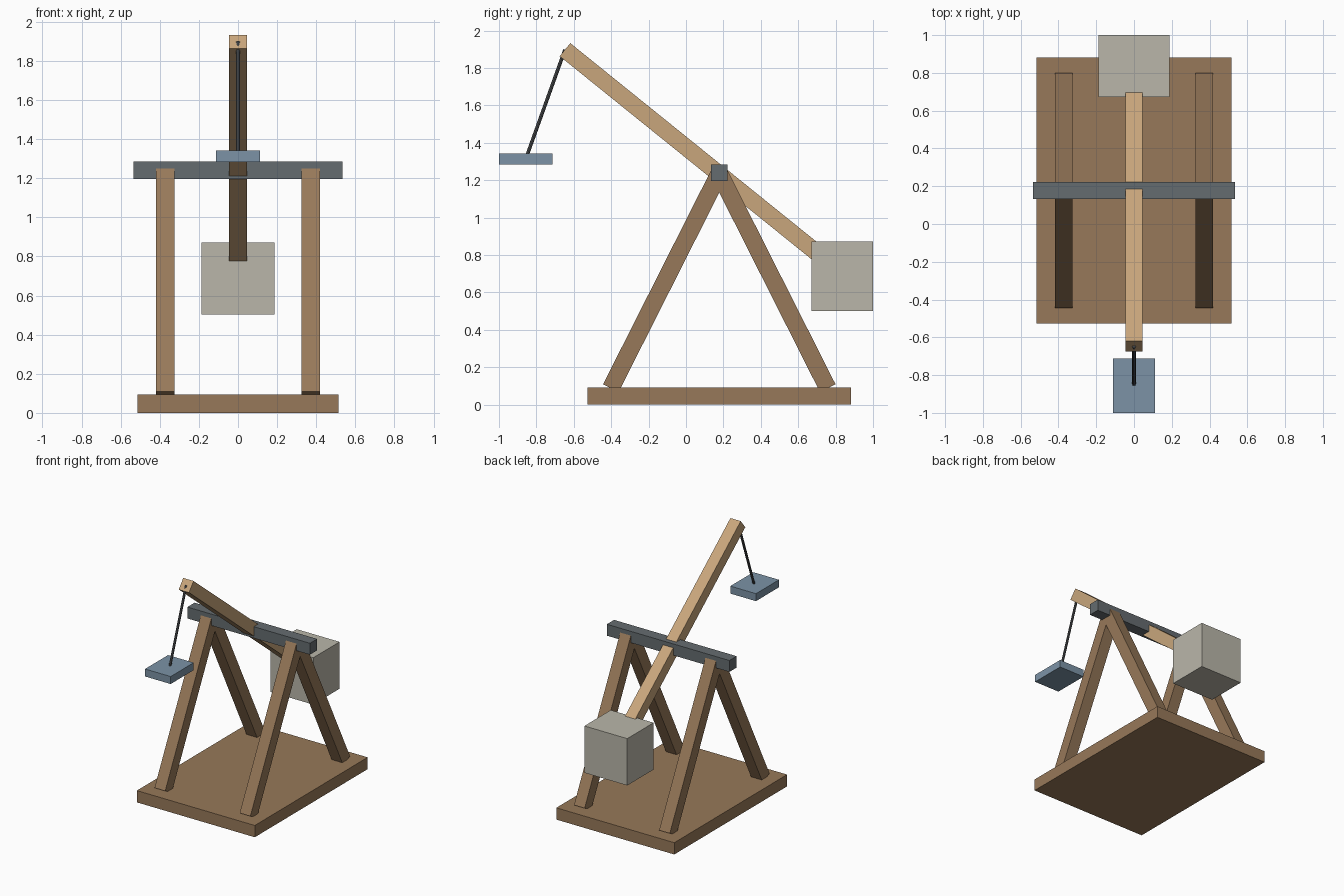
import bpy
from mathutils import Vector

if "Cube" in bpy.data.objects:
    bpy.data.objects.remove(bpy.data.objects["Cube"])

PIVOT_Y, PIVOT_Z = 0.178, 1.24
T = 0.093  # timber thickness


def material(name, rgb):
    m = bpy.data.materials.new(name)
    m.diffuse_color = (*rgb, 1)
    m.use_nodes = True
    m.node_tree.nodes["Principled BSDF"].inputs["Base Color"].default_value = m.diffuse_color
    return m


WOOD = material("dark_wood", (0.31, 0.19, 0.10))
PALE = material("pale_wood", (0.58, 0.38, 0.20))
IRON = material("iron", (0.13, 0.15, 0.16))
STONE = material("stone", (0.49, 0.47, 0.40))
ROPE = material("rope", (0.08, 0.085, 0.09))
BLUE = material("sling", (0.20, 0.29, 0.38))


def finish(name, mat):
    ob = bpy.context.object
    ob.name = name
    ob.data.materials.append(mat)
    return ob


def box(name, lo, hi, mat):
    lo, hi = Vector(lo), Vector(hi)
    bpy.ops.mesh.primitive_cube_add(size=1, location=(lo + hi) / 2)
    ob = finish(name, mat)
    ob.scale = hi - lo
    return ob


def beam(name, a, b, mat, width=T):
    # Square timber between two points in a y-z plane
    a, b = Vector(a), Vector(b)
    d = b - a
    bpy.ops.mesh.primitive_cube_add(size=1, location=(a + b) / 2)
    ob = finish(name, mat)
    ob.scale = (width, width, d.length)
    ob.rotation_euler = Vector((0, 0, 1)).rotation_difference(d).to_euler()
    return ob


# Base and axle
box("base", (-0.515, -0.526, 0), (0.515, 0.882, 0.093), WOOD)
box("axle", (-0.535, PIVOT_Y - 0.045, PIVOT_Z - 0.045),
    (0.535, PIVOT_Y + 0.045, PIVOT_Z + 0.045), IRON)

# A-frame legs
for side, sx in (("left", -1), ("right", 1)):
    for end, sy in (("front", -1), ("back", 1)):
        x = sx * 0.372
        beam(f"{end}_{side}_leg", (x, PIVOT_Y + sy * 0.58, 0.088),
             (x, PIVOT_Y, PIVOT_Z - 0.003), WOOD)

# Throwing arm and counterweight
beam("throwing_arm", (0, 0.835, 0.703), (0, -0.647, 1.898), PALE, 0.09)
box("counterweight", (-0.187, 0.672, 0.502), (0.187, 1.0, 0.872), STONE)

# Rope and sling
top, bottom = Vector((0, -0.647, 1.898)), Vector((0, -0.857, 1.313))
bpy.ops.mesh.primitive_cylinder_add(vertices=8, radius=0.0095,
                                    depth=(top - bottom).length,
                                    location=(top + bottom) / 2)
rope = finish("sling_rope", ROPE)
rope.rotation_euler = Vector((0, 0, 1)).rotation_difference(top - bottom).to_euler()
box("sling_pouch", (-0.112, -1.0, 1.283), (0.112, -0.713, 1.342), BLUE)
